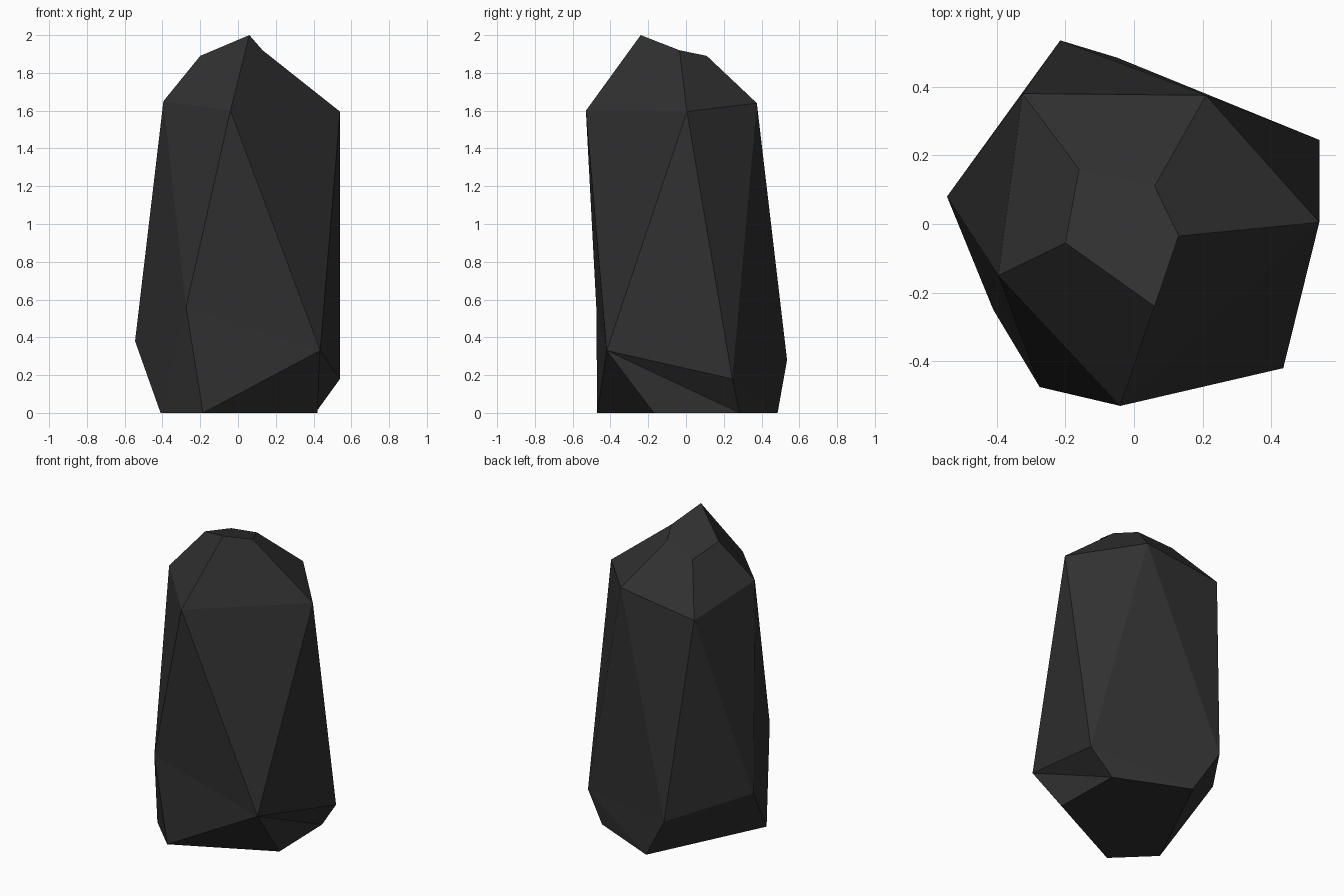
import bpy, bmesh

if "Cube" in bpy.data.objects:
    bpy.data.objects.remove(bpy.data.objects["Cube"])

# Four five-sided rings, counter-clockwise from the front-left corner
base = [(-.185, -.47, 0), (.42, -.17, 0), (.41, .285, 0), (-.05, .485, 0), (-.41, -.25, 0)]
lower = [(-.275, -.475, .56), (.435, -.42, .33), (.54, .245, .18), (-.215, .535, .28), (-.545, .08, .38)]
upper = [(-.04, -.53, 1.6), (.54, .005, 1.595), (.21, .375, 1.64), (-.325, .38, 1.57), (-.395, -.15, 1.65)]
crown = [(.06, -.24, 2), (.13, -.035, 1.92), (.06, .11, 1.89), (-.16, .16, 1.84), (-.2, -.055, 1.89)]

bm = bmesh.new()
b, l, u, c = [[bm.verts.new(p) for p in ring] for ring in (base, lower, upper, crown)]

# Flat underside and broken top
bm.faces.new(b[::-1])
bm.faces.new(c)

for i in range(5):
    j = (i + 1) % 5
    # Undercut foot, split along one diagonal per side
    if i in (1, 2):
        bm.faces.new((b[i], b[j], l[i]))
        bm.faces.new((b[j], l[j], l[i]))
    else:
        bm.faces.new((b[i], b[j], l[j]))
        bm.faces.new((b[i], l[j], l[i]))
    # Tall alternating triangular facets
    bm.faces.new((l[i], l[j], u[i]))
    bm.faces.new((u[i], l[j], u[j]))
    # Sloping shoulder
    bm.faces.new((u[i], u[j], c[j], c[i]))

bmesh.ops.recalc_face_normals(bm, faces=bm.faces)
mesh = bpy.data.meshes.new("rock_pillar")
bm.to_mesh(mesh)
bm.free()
rock = bpy.data.objects.new("rock_pillar", mesh)
bpy.context.collection.objects.link(rock)

# Dark stone colour
stone = bpy.data.materials.new("dark_stone")
stone.diffuse_color = (.03, .03, .03, 1)
stone.use_nodes = True
stone.node_tree.nodes["Principled BSDF"].inputs["Base Color"].default_value = stone.diffuse_color
mesh.materials.append(stone)
